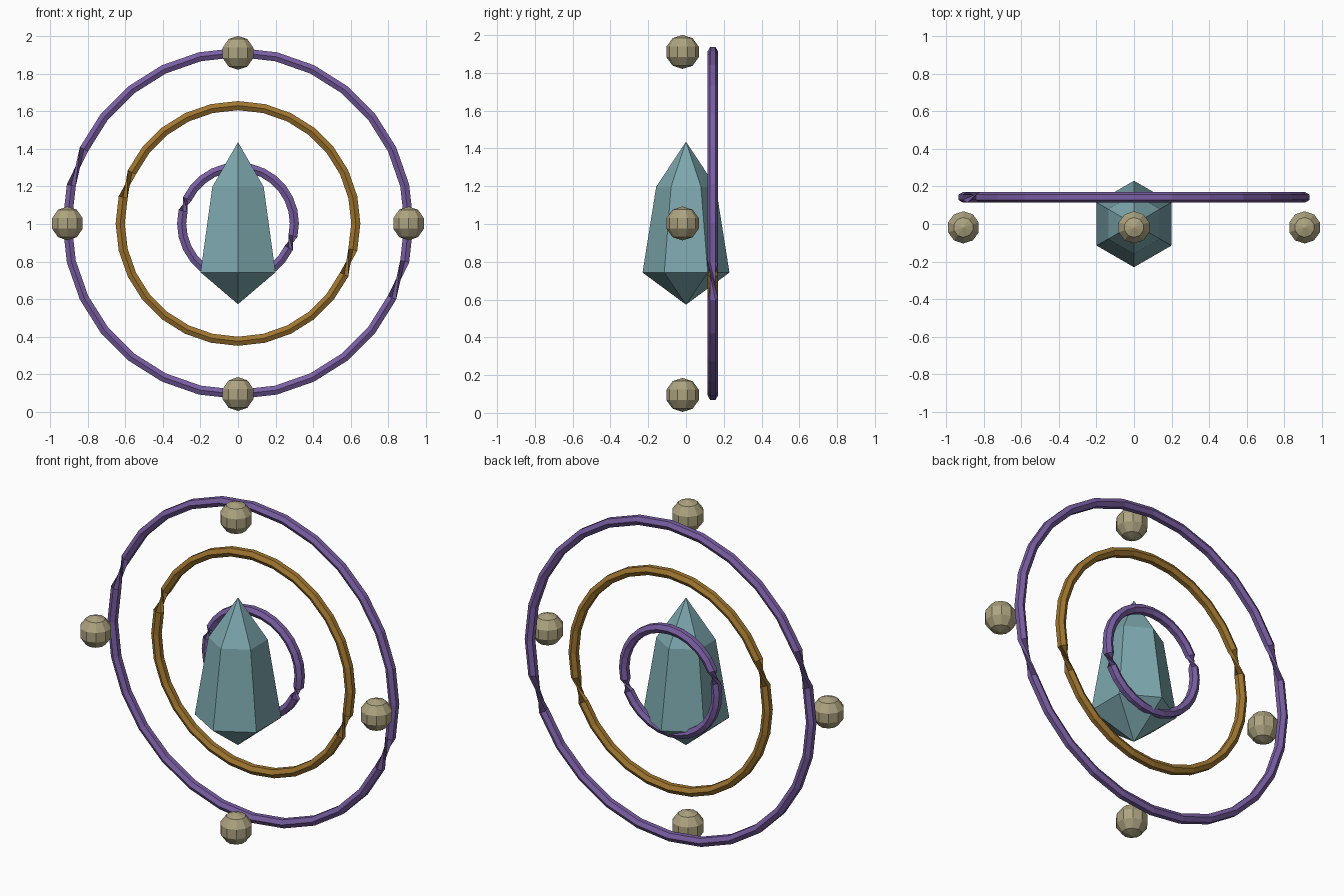
import bpy, bmesh, math
from mathutils import Vector

if "Cube" in bpy.data.objects:
    bpy.data.objects.remove(bpy.data.objects["Cube"])

CENTER_Z = 1.003


def material(name, r, g, b):
    lin = [((c / 255 + 0.055) / 1.055) ** 2.4 for c in (r, g, b)]
    m = bpy.data.materials.new(name)
    m.diffuse_color = (*lin, 1)
    m.use_nodes = True
    m.node_tree.nodes["Principled BSDF"].inputs["Base Color"].default_value = m.diffuse_color
    return m


TEAL = material("teal crystal", 124, 167, 173)
PURPLE = material("purple metal", 122, 95, 163)
GOLD = material("dark gold", 160, 118, 48)
SAND = material("sand stone", 173, 163, 128)


def finish(name, bm, mat):
    bmesh.ops.recalc_face_normals(bm, faces=bm.faces)
    mesh = bpy.data.meshes.new(name)
    bm.to_mesh(mesh)
    bm.free()
    mesh.materials.append(mat)
    obj = bpy.data.objects.new(name, mesh)
    bpy.context.collection.objects.link(obj)
    return obj


def loft(bm, loops, closed=False):
    """Join consecutive vertex loops with quads."""
    pairs = list(zip(loops, loops[1:]))
    if closed:
        pairs.append((loops[-1], loops[0]))
    for a, b in pairs:
        n = len(a)
        for i in range(n):
            j = (i + 1) % n
            bm.faces.new((a[i], a[j], b[j], b[i]))


def ring(name, radius, mat, tube=0.028, segments=28, sides=6, y=0.142):
    """Upright hoop of hexagonal tube, with a half twist at two opposite spots."""
    bm = bmesh.new()
    loops = []
    for k in range(segments):
        a = math.tau * k / segments
        out = Vector((math.cos(a), 0, math.sin(a)))
        flip = math.pi if 13 <= k <= 26 else 0
        loop = []
        for i in range(sides):
            t = math.tau * i / sides + flip
            p = out * (radius + tube * math.sin(t)) + Vector((0, y + tube * math.cos(t), CENTER_Z))
            loop.append(bm.verts.new(p))
        loops.append(loop)
    loft(bm, loops, closed=True)
    return finish(name, bm, mat)


def crystal():
    """Six-sided gem: lower point, wide girdle, narrow shoulder, upper point."""
    bm = bmesh.new()
    loops = []
    for r, z in ((0.23, 0.743), (0.158, 1.197)):
        loops.append([bm.verts.new((r * math.sin(math.tau * i / 6),
                                    r * math.cos(math.tau * i / 6), z)) for i in range(6)])
    loft(bm, loops)
    for loop, z in ((loops[0], 0.573), (loops[1], 1.436)):
        tip = bm.verts.new((0, 0, z))
        for i in range(6):
            bm.faces.new((loop[i], loop[(i + 1) % 6], tip))
    return finish("crystal", bm, TEAL)


def bead(name, x, z):
    bm = bmesh.new()
    bmesh.ops.create_uvsphere(bm, u_segments=10, v_segments=5, radius=0.09)
    obj = finish(name, bm, SAND)
    obj.location = (x, -0.018, z)


# Central gem and the three hoops behind it
crystal()
ring("outer_ring", 0.91, PURPLE)
ring("middle_ring", 0.627, GOLD)
ring("inner_ring", 0.30, PURPLE)

# Beads at the four compass points
for label, dx, dz in (("top", 0, 1), ("bottom", 0, -1), ("left", -1, 0), ("right", 1, 0)):
    bead(label + "_bead", 0.908 * dx, CENTER_Z + 0.908 * dz)
